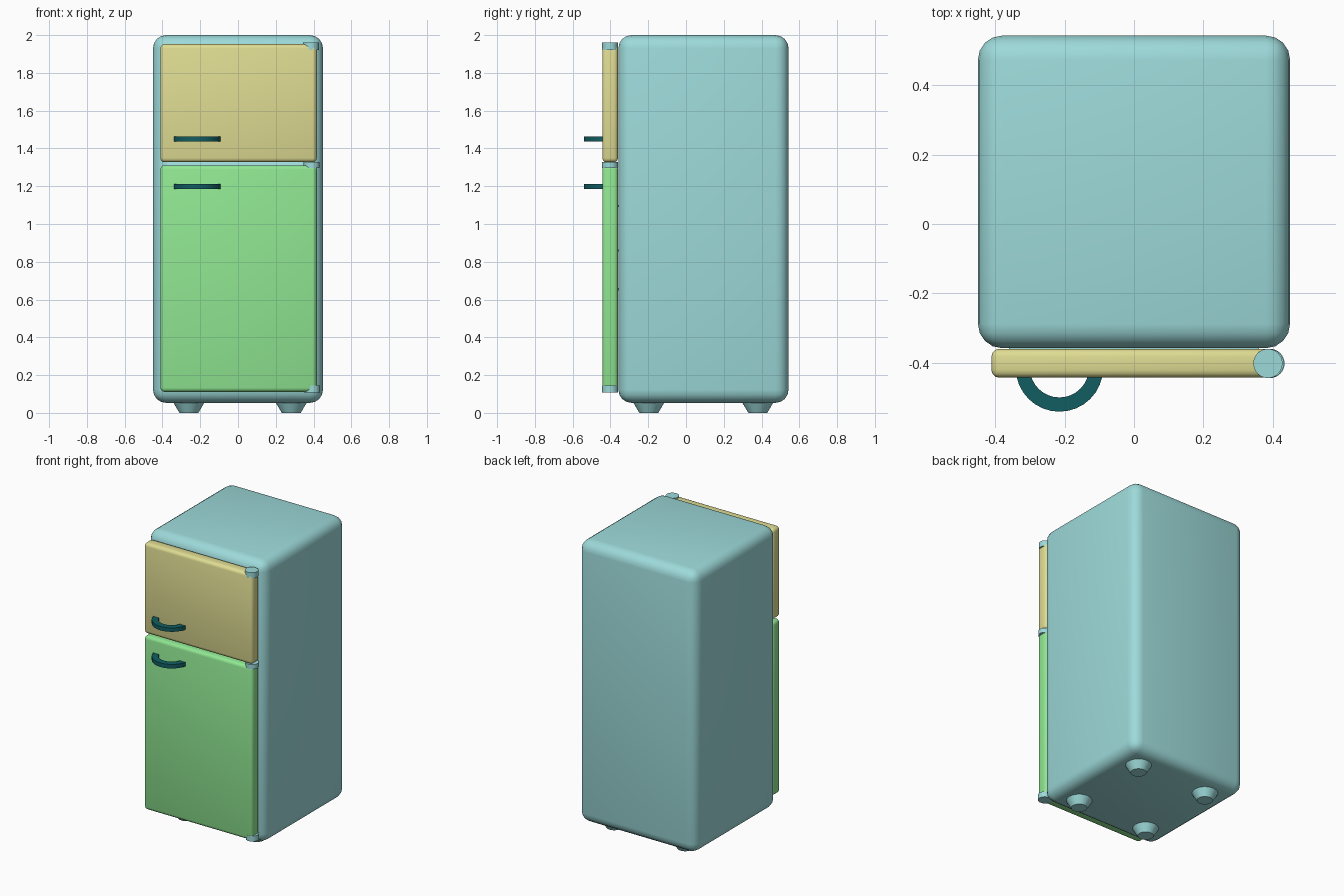
import bpy, bmesh, math
from mathutils import Matrix, Vector

if "Cube" in bpy.data.objects:
    bpy.data.objects.remove(bpy.data.objects["Cube"])


def material(name, color):
    m = bpy.data.materials.new(name)
    m.diffuse_color = (*color, 1)
    m.use_nodes = True
    m.node_tree.nodes["Principled BSDF"].inputs["Base Color"].default_value = m.diffuse_color
    return m


TEAL = material("pale_teal", (0.34, 0.70, 0.70))
YELLOW = material("pale_yellow", (0.74, 0.72, 0.29))
GREEN = material("light_green", (0.28, 0.80, 0.29))
DARK = material("dark_teal", (0.006, 0.11, 0.12))


def finish(name, bm, mat, angle=40):
    bmesh.ops.recalc_face_normals(bm, faces=bm.faces)
    me = bpy.data.meshes.new(name)
    bm.to_mesh(me)
    bm.free()
    ob = bpy.data.objects.new(name, me)
    bpy.context.collection.objects.link(ob)
    me.materials.append(mat)
    bpy.ops.object.select_all(action='DESELECT')
    ob.select_set(True)
    bpy.context.view_layer.objects.active = ob
    bpy.ops.object.shade_smooth_by_angle(angle=math.radians(angle))
    return ob


def box(name, x, y, z, mat, bevel=0, segments=3):
    bm = bmesh.new()
    size = [b - a for a, b in (x, y, z)]
    mid = Vector([(a + b) / 2 for a, b in (x, y, z)])
    bmesh.ops.create_cube(bm, size=1, matrix=Matrix.Translation(mid) @ Matrix.Diagonal((*size, 1)))
    if bevel:
        bmesh.ops.bevel(bm, geom=bm.edges[:], offset=bevel, offset_type='OFFSET',
                        segments=segments, profile=0.5, affect='EDGES')
    return finish(name, bm, mat)


def cone(name, x, y, z0, z1, r0, r1, mat):
    bm = bmesh.new()
    bmesh.ops.create_cone(bm, cap_ends=True, segments=32, radius1=r0, radius2=r1, depth=z1 - z0,
                          matrix=Matrix.Translation((x, y, (z0 + z1) / 2)))
    return finish(name, bm, mat)


def handle(name, x, y, z0, z1, r_in, r_out, mat, steps=16):
    # half ring with a rectangular section, bulging toward the front
    bm = bmesh.new()
    rings = []
    for i in range(steps + 1):
        a = math.pi + math.pi * i / steps
        rings.append([bm.verts.new((x + r * math.cos(a), y + r * math.sin(a), z))
                      for r, z in ((r_in, z0), (r_out, z0), (r_out, z1), (r_in, z1))])
    for p, q in zip(rings, rings[1:]):
        for k in range(4):
            n = (k + 1) % 4
            bm.faces.new((p[k], p[n], q[n], q[k]))
    bm.faces.new(rings[0])
    bm.faces.new(rings[-1])
    return finish(name, bm, mat)


# rounded cabinet with two compartments behind the doors
body = box("cabinet", (-0.45, 0.45), (-0.358, 0.543), (0.053, 2.0), TEAL, 0.07, 4)
for part, z in (("freezer", (1.38, 1.90)), ("fridge", (0.17, 1.26))):
    cutter = box(part + "_cavity_cutter", (-0.36, 0.36), (-0.5, 0.46), z, TEAL)
    cutter.hide_render = True
    cutter.hide_viewport = True
    cut = body.modifiers.new(part + "_cavity", 'BOOLEAN')
    cut.operation = 'DIFFERENCE'
    cut.solver = 'EXACT'
    cut.object = cutter

# interior shelves
for i, z in enumerate((0.655, 0.86, 1.095)):
    box(f"shelf_{i + 1}", (-0.36, 0.36), (-0.364, 0.46), (z - 0.006, z + 0.006), TEAL)

# doors
box("upper_door", (-0.411, 0.417), (-0.443, -0.36), (1.327, 1.952), YELLOW, 0.022)
box("lower_door", (-0.411, 0.417), (-0.443, -0.36), (0.111, 1.311), GREEN, 0.022)

# hinges on the right edge of the doors
for name, x, z0, z1 in (("top_hinge", 0.386, 1.922, 1.962),
                        ("middle_hinge", 0.39, 1.296, 1.328),
                        ("bottom_hinge", 0.392, 0.107, 0.145)):
    cone(name, x, -0.402, z0, z1, 0.042, 0.042, TEAL)

# curved handles
handle("upper_handle", -0.215, -0.415, 1.437, 1.464, 0.085, 0.126, DARK)
handle("lower_handle", -0.215, -0.415, 1.184, 1.212, 0.085, 0.126, DARK)

# tapered feet
for side, x in (("left", -0.26), ("right", 0.282)):
    for end, y in (("front", -0.197), ("back", 0.38)):
        cone(f"{end}_{side}_foot", x, y, 0, 0.056, 0.05, 0.083, TEAL)
